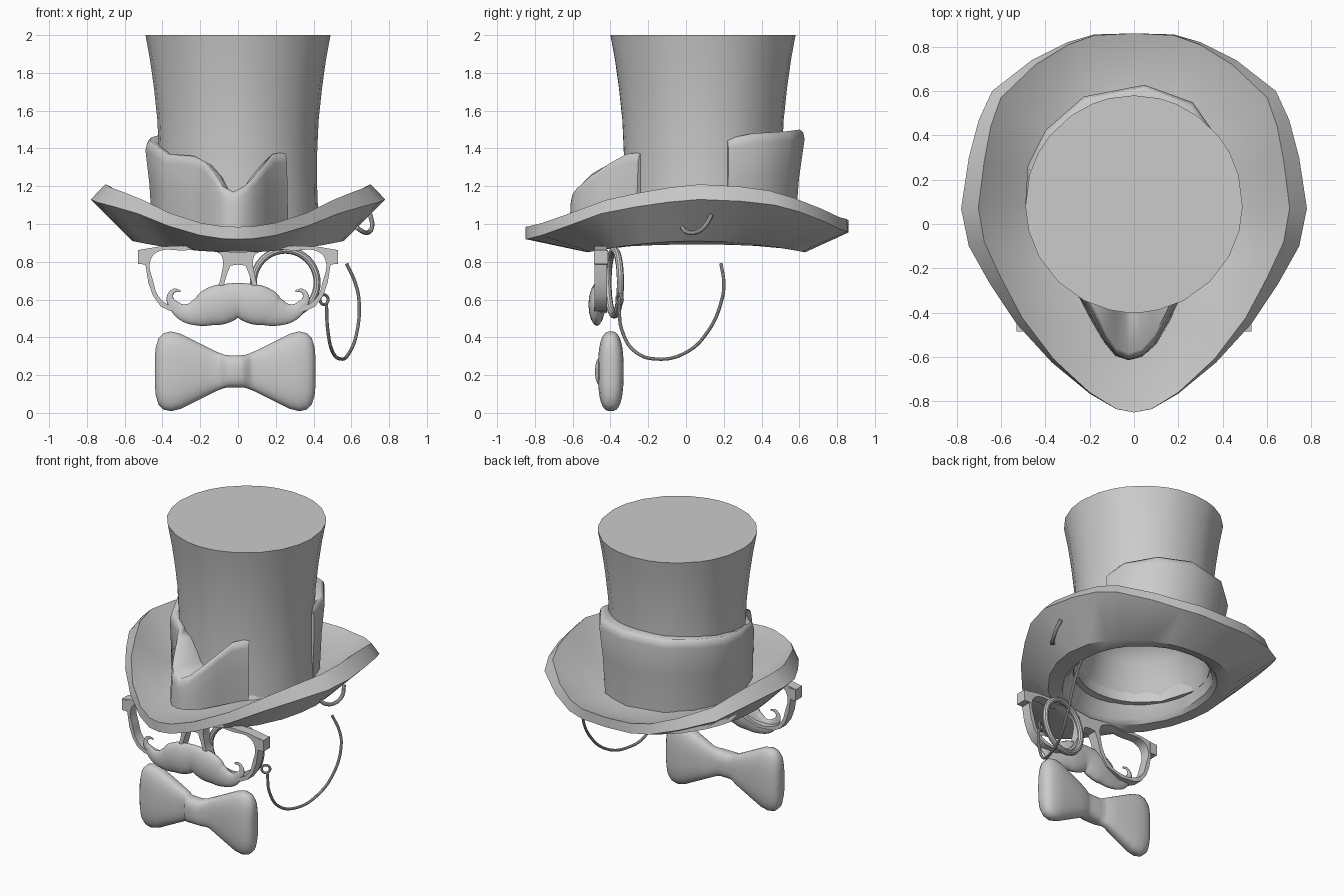
import bpy, bmesh
from math import sin, cos, atan2, radians, pi

if "Cube" in bpy.data.objects:
    bpy.data.objects.remove(bpy.data.objects["Cube"])

CY = 0.09  # centre of the crown in y


def loft(name, rings):
    """Skin a list of equal-length rings and cap both ends."""
    bm = bmesh.new()
    vs = [[bm.verts.new(p) for p in r] for r in rings]
    n = len(rings[0])
    for a, b in zip(vs, vs[1:]):
        for i in range(n):
            j = (i + 1) % n
            bm.faces.new((a[i], a[j], b[j], b[i]))
    bm.faces.new(vs[0])
    bm.faces.new(vs[-1])
    bmesh.ops.recalc_face_normals(bm, faces=bm.faces)
    me = bpy.data.meshes.new(name)
    bm.to_mesh(me)
    bm.free()
    ob = bpy.data.objects.new(name, me)
    bpy.context.collection.objects.link(ob)
    return ob


def new_curve(name, dims):
    cu = bpy.data.curves.new(name, 'CURVE')
    cu.dimensions = dims
    ob = bpy.data.objects.new(name, cu)
    bpy.context.collection.objects.link(ob)
    return ob, cu


def spline(cu, pts, radii=None, cyclic=False, handle='AUTO'):
    sp = cu.splines.new('BEZIER')
    sp.bezier_points.add(len(pts) - 1)
    sp.use_cyclic_u = cyclic
    sp.resolution_u = 8
    sp.radius_interpolation = 'BSPLINE' if radii else 'LINEAR'
    for i, (bp, p) in enumerate(zip(sp.bezier_points, pts)):
        bp.co = p
        bp.handle_left_type = bp.handle_right_type = handle
        bp.radius = radii[i] if radii else 1


def tube(name, pts, depth, radii=None, res=3):
    ob, cu = new_curve(name, '3D')
    cu.bevel_depth = depth
    cu.bevel_resolution = res
    cu.use_fill_caps = True
    spline(cu, pts, radii)
    return ob


# hat: one skin from the hollow inside, round the upturned brim, to the flat top
half = [(0, -.85, .92), (.08, -.835, .922), (.2, -.765, .94), (.37, -.625, .99),
        (.53, -.45, 1.055), (.65, -.27, 1.09), (.745, -.1, 1.115), (.78, .07, 1.13),
        (.745, .3, 1.12), (.70, .47, 1.10), (.64, .6, 1.065), (.46, .74, 1.01),
        (.3, .82, .97), (.18, .855, .96), (0, .86, .955)]
edge = half + [(-x, y, z) for x, y, z in half[-2:0:-1]]
angles = [atan2(x, CY - y) for x, y, z in edge]


def circle(r, z):
    return [(r * sin(a), CY - r * cos(a), z) for a in angles]


def oval(rx, ry, z, lift):
    return [(rx * sin(a), .055 - ry * cos(a), z + lift * sin(a) ** 2) for a in angles]


edge_top = []
for (x, y, z), a in zip(edge, angles):
    k = 1 - .10 * sin(a) ** 2
    edge_top.append((x * k, CY + (y - CY) * k, z + .065 + .015 * sin(a) ** 2))
base = circle(.43, .98)
mid = [((p[0] + q[0]) / 2, (p[1] + q[1]) / 2, (p[2] + q[2]) / 2 - .03)
       for p, q in zip(edge_top, base)]
rings = [circle(.12, 1.36), circle(.25, 1.32), circle(.34, 1.22), circle(.385, 1.08),
         oval(.43, .475, .90, .015), oval(.46, .50, .872, .02), oval(.56, .575, .85, .06),
         edge, edge_top, mid, base]
rings += [circle(r, z) for r, z in ((.42, 1.15), (.418, 1.35), (.427, 1.55),
                                    (.445, 1.72), (.466, 1.87), (.49, 2.0))]
loft("top_hat", rings)

# hat band: open wrap with a beak at the front; angle, top radius, top z, base radius
band = [(-37, .43, 1.38, .44), (-24, .47, 1.37, .49), (-16, .54, 1.32, .56),
        (-9, .62, 1.26, .64), (-3, .68, 1.20, .69), (2, .70, 1.17, .705),
        (7, .68, 1.20, .69), (12, .62, 1.27, .64), (20, .53, 1.33, .56),
        (32, .46, 1.36, .48), (55, .47, 1.37, .46), (90, .49, 1.44, .455),
        (110, .51, 1.46, .455), (130, .52, 1.48, .46), (155, .535, 1.49, .48),
        (185, .54, 1.50, .49), (210, .53, 1.49, .49), (235, .48, 1.48, .45),
        (252, .435, 1.45, .43)]
sections = []
for deg, rt, zt, rb in band:
    a = radians(deg)
    prof = [(.41, .98), (rb, .98), (rb * .6 + rt * .4, (zt + .98) / 2),
            (rt, zt - .05), (rt - .008, zt - .015), (rt - .025, zt), (.405, zt - .02)]
    sections.append([(-r * sin(a), CY - r * cos(a), z) for r, z in prof])
loft("hat_band", sections)

# spectacles: outline with two lens holes, extruded
frame, cu = new_curve("spectacle_frame", '2D')
cu.fill_mode = 'BOTH'
cu.extrude = .033
out = [(0, .86), (.10, .872), (.3, .885), (.42, .88), (.53, .862), (.53, .79), (.49, .785),
       (.475, .69), (.45, .62), (.41, .565), (.36, .54), (.25, .53), (.14, .565),
       (.085, .64), (.06, .73), (.04, .78), (0, .785)]
out += [(-x, z) for x, z in out[-2:0:-1]]
spline(cu, [(x, z, 0) for x, z in out], cyclic=True, handle='VECTOR')
hole = [(.10, .845), (.3, .86), (.43, .85), (.465, .80), (.45, .7), (.415, .61),
        (.35, .565), (.25, .555), (.16, .59), (.11, .66), (.085, .75), (.08, .81)]
for s in (1, -1):
    spline(cu, [(s * x, z, 0) for x, z in hole], cyclic=True)
frame.rotation_euler.x = pi / 2
frame.location.y = -.452

# hinge blocks
for s, side in ((-1, "left"), (1, "right")):
    bpy.ops.mesh.primitive_cube_add(size=1, location=(s * .505, -.45, .825))
    bpy.context.object.name = side + "_hinge"
    bpy.context.object.scale = (.05, .072, .075)

# moustache: flattened tapering sweep with curled tips
m = [(0, .595, .085), (.07, .58, .108), (.14, .56, .105), (.21, .533, .074), (.28, .53, .047),
     (.335, .565, .028), (.36, .61, .017), (.34, .646, .011), (.305, .645, .005)]
m = [(-x, z, r) for x, z, r in m[:0:-1]] + m
moustache = tube("moustache", [(x, 0, z) for x, z, r in m], 1, [r for x, z, r in m], 6)
moustache.location.y = -.472
moustache.scale.y = .42

# monocle with its eyelet, cord and brim hook
for name, loc, turn, big, small in (
        ("monocle_ring", (.25, -.38, .69), 11, .172, .019),
        ("monocle_eyelet", (.455, -.352, .6), 35, .026, .008)):
    bpy.ops.mesh.primitive_torus_add(location=loc, rotation=(pi / 2, 0, radians(turn)),
                                     major_radius=big, minor_radius=small,
                                     major_segments=40, minor_segments=10)
    bpy.context.object.name = name
tube("monocle_cord", [(.468, -.355, .575), (.475, -.34, .44), (.50, -.27, .325),
                      (.545, -.15, .285), (.59, 0, .32), (.63, .115, .43), (.64, .19, .6),
                      (.62, .2, .69), (.575, .185, .79)], .009)
tube("brim_hook", [(.63, -.02, .98), (.66, 0, .96), (.69, .05, .955),
                   (.71, .10, .99), (.70, .135, 1.05)], .012)

# bow tie: rounded sections along x; offset, half height, half depth, forward shift
bow = [(.03, .085, .058, .025), (.055, .088, .054, .022), (.075, .095, .044, .008),
       (.10, .105, .046, 0), (.15, .13, .054, 0), (.22, .165, .062, 0), (.29, .20, .068, 0),
       (.34, .212, .068, 0), (.38, .203, .062, 0), (.405, .178, .052, 0),
       (.42, .13, .035, 0), (.425, .08, .015, 0)]
bow = [(-x, h, d, f) for x, h, d, f in bow[::-1]] + bow


def sq(v, e):
    return abs(v) ** e * (1 if v > 0 else -1)


steps = [2 * pi * (i + .5) / 28 for i in range(28)]
loft("bow_tie", [[(x - .015, -.398 - f + d * sq(cos(t), .75), .22 + h * sq(sin(t), .75))
                  for t in steps] for x, h, d, f in bow])

# curves to meshes, then smooth shading with sharp edges kept
bpy.ops.object.select_all(action='DESELECT')
for ob in bpy.data.objects:
    if ob.type == 'CURVE':
        ob.select_set(True)
        bpy.context.view_layer.objects.active = ob
bpy.ops.object.convert(target='MESH')
soft = ("hat_band", "moustache", "bow_tie")
for ob in bpy.data.objects:
    bpy.ops.object.select_all(action='DESELECT')
    ob.select_set(True)
    bpy.context.view_layer.objects.active = ob
    bpy.ops.object.shade_smooth_by_angle(angle=radians(70 if ob.name in soft else 35))
